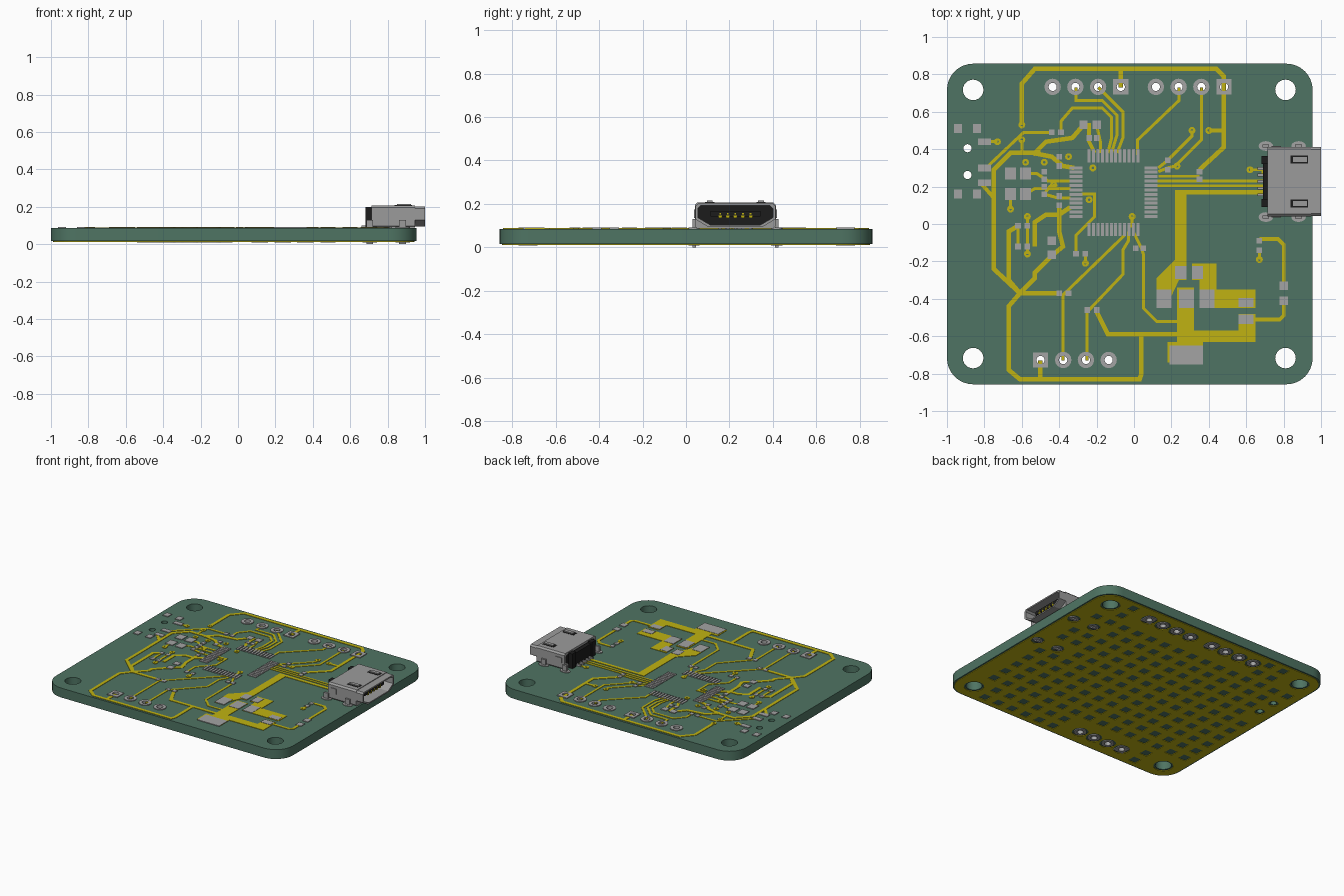
import bpy, bmesh, math
from mathutils import Vector

cube = bpy.data.objects.get("Cube")
if cube:
    bpy.data.objects.remove(cube, do_unlink=True)


def material(name, red, green, blue):
    mat = bpy.data.materials.new(name)
    mat.use_nodes = True
    colour = (red, green, blue, 1)
    mat.diffuse_color = colour
    for node in mat.node_tree.nodes:
        if node.type == 'BSDF_PRINCIPLED':
            node.inputs["Base Color"].default_value = colour
    return mat


GREEN = material("board_green", .078, .175, .125)
COPPER = material("copper_yellow", .53, .45, .006)
TIN = material("tinned_pad_grey", .37, .37, .37)
STEEL = material("shell_grey", .33, .33, .33)
BLACK = material("plastic_black", .012, .012, .012)

BOTTOM, TOP = .016, .086


# ---- helpers -------------------------------------------------------------
def loft(bm, lower, upper):
    """Closed solid between two matching loops of points."""
    a = [bm.verts.new(p) for p in lower]
    b = [bm.verts.new(p) for p in upper]
    bm.faces.new(a[::-1])
    bm.faces.new(b)
    for i in range(len(a)):
        j = (i + 1) % len(a)
        bm.faces.new((a[i], a[j], b[j], b[i]))


def prism(bm, outline, low, high):
    loft(bm, [(x, y, low) for x, y in outline], [(x, y, high) for x, y in outline])


def tube(bm, loops):
    """Skin a cycle of matching loops, giving a ring with a hole."""
    rows = [[bm.verts.new(p) for p in loop] for loop in loops]
    count = len(rows[0])
    for r in range(len(rows)):
        a, b = rows[r], rows[(r + 1) % len(rows)]
        for i in range(count):
            j = (i + 1) % count
            bm.faces.new((a[i], a[j], b[j], b[i]))


def rect(x, y, w, h):
    return [(x - w / 2, y - h / 2), (x + w / 2, y - h / 2),
            (x + w / 2, y + h / 2), (x - w / 2, y + h / 2)]


def circle(x, y, r, sides=16, square=False):
    points = []
    for i in range(sides):
        c, s = math.cos(math.tau * i / sides), math.sin(math.tau * i / sides)
        k = r / max(abs(c), abs(s)) if square else r
        points.append((x + c * k, y + s * k))
    return points


def ring(bm, x, y, outer, inner, low, high, square=False, sides=16):
    big, small = circle(x, y, outer, sides, square), circle(x, y, inner, sides)
    tube(bm, [[(*p, z) for p in loop] for loop, z in
              ((big, low), (big, high), (small, high), (small, low))])


def box(bm, x0, x1, y0, y1, z0, z1):
    prism(bm, rect((x0 + x1) / 2, (y0 + y1) / 2, x1 - x0, y1 - y0), z0, z1)


def make(name, bm, mat, smooth=False):
    bmesh.ops.recalc_face_normals(bm, faces=bm.faces[:])
    mesh = bpy.data.meshes.new(name)
    bm.to_mesh(mesh)
    bm.free()
    mesh.materials.append(mat)
    ob = bpy.data.objects.new(name, mesh)
    bpy.context.collection.objects.link(ob)
    return ob


def cut(ob, outlines):
    bm = bmesh.new()
    for outline in outlines:
        prism(bm, outline, -.1, .2)
    cutter = make("hole_cutter", bm, ob.data.materials[0])
    cutter.hide_render = True
    mod = ob.modifiers.new("holes", 'BOOLEAN')
    mod.operation, mod.solver, mod.object = 'DIFFERENCE', 'EXACT', cutter
    bpy.context.view_layer.objects.active = ob
    bpy.ops.object.modifier_apply(modifier=mod.name)
    bpy.data.objects.remove(cutter, do_unlink=True)


def rounded_board(inset):
    points, r = [], .14
    for cx, cy, quarter in ((.815, .717, 0), (-.86, .717, 1), (-.86, -.717, 2), (.815, -.717, 3)):
        for i in range(9):
            a = math.pi / 2 * (quarter + i / 8)
            points.append((cx + (r - inset) * math.cos(a), cy + (r - inset) * math.sin(a)))
    return points


# ---- board and hatched ground copper underneath ----------------------------
mounts = [(x, y) for x in (-.86, .81) for y in (-.717, .717)]
pins = [(start + .1215 * i, y) for start, y in ((-.435, .733), (.117, .733), (-.5, -.727)) for i in range(4)]
square_pins = (3, 7, 8)
pegs = [(-.89, .405), (-.89, .262)]
legs = [(x, y) for x in (.705, .88) for y in (.037, .417)]

bm = bmesh.new()
prism(bm, rounded_board(0), BOTTOM, TOP)
board = make("circuit_board", bm, GREEN)
cut(board, [circle(x, y, .055, 24) for x, y in mounts] + [circle(x, y, .026) for x, y in pins]
    + [circle(x, y, .022) for x, y in pegs])

bm = bmesh.new()
prism(bm, rounded_board(.012), BOTTOM - .004, BOTTOM)
pour = make("ground_copper", bm, COPPER)
clear = [(x, y, .068) for x, y in mounts] + [(x, y, .056) for x, y in pins]
clear += [(x, y, .035) for x, y in pegs] + [(x, y, .045) for x, y in legs]
windows = []
for i in range(15):
    for j in range(14):
        x, y = -.9 + .12 * i, -.78 + .12 * j
        if all(math.hypot(x - a, y - b) > r + .05 for a, b, r in clear):
            windows.append(rect(x, y, .062, .062))
cut(pour, windows + [circle(*c, 20) for c in clear])

# ---- plated header holes ----------------------------------------------------
bm = bmesh.new()
for i, (x, y) in enumerate(pins):
    ring(bm, x, y, .041 if i in square_pins else .044, .022, BOTTOM - .006, TOP + .006, i in square_pins)
make("header_pads", bm, TIN)

# ---- copper tracks, in hundredths -------------------------------------------
tracks = bmesh.new()


def track(width, *points):
    pts = [Vector(p) / 100 for p in points]
    dirs = [(b - a).normalized() for a, b in zip(pts, pts[1:])]
    left, right = [], []
    for i, p in enumerate(pts):
        before, after = dirs[max(i - 1, 0)], dirs[min(i, len(dirs) - 1)]
        mid = (before + after).normalized()
        side = Vector((-mid.y, mid.x)) * (width / 200 / max(mid.dot(after), .5))
        left.append(p + side)
        right.append(p - side)
    prism(tracks, [tuple(p) for p in left + right[::-1]], TOP - .001, TOP + .003)


# Power loops around the edge
track(2.4, (-60, 53), (-60, 75), (-53, 83), (44, 83), (48, 79), (48, 41), (35, 29))
track(2.4, (-7, 83), (-7, 73))
track(2, (40, 50), (48, 50))
track(2.4, (-50, 38), (-66, 38), (-75, 29), (-75, -24), (-61, -37), (-41, -37))
track(2.4, (-62, -1), (-67, -4), (-67, -30), (-61, -37), (-67, -44), (-67, -78), (-61, -83),
      (3, -83), (4, -80), (4, -59))
track(2.4, (-61, -37), (-53, -29), (-53, -26), (-44, -17))
track(2.4, (-50, -73), (-50, -83))
# Header signals
track(1.6, (36, 73), (36, 45), (22, 31), (18, 30), (13, 28))
track(1.6, (24, 73), (24, 66), (2, 45), (2, 37))
track(1.6, (-19, 73), (-6, 60), (-6, 46), (-9, 38))
track(1.6, (-31, 73), (-31, 66), (-17, 66), (-9, 58), (-9, 48), (-12, 38))
track(1.6, (-39, 49), (-39, 55), (-33, 62), (-17, 62), (-12, 57), (-12, 46), (-14, 38))
track(1.6, (-38, -73), (-38, -38), (-5, -6))
track(1.6, (-25, -73), (-25, -47), (-6, -27), (-6, -14), (-3, -9), (-3, -4))
track(2.4, (-20, -47), (-14, -59), (24, -59))
track(1.6, (0, -5), (4, -13), (5, -16), (5, -45), (12, -52), (24, -52))
# Connector side
track(1.4, (12, 23), (69, 23))
track(1.4, (12, 20.5), (69, 20.5))
track(2.4, (22, 17), (69, 17))
track(1.4, (13, 25.5), (35, 25.5))
track(1.4, (62, 29), (69, 29), (69, 26))
track(1.6, (31, 50), (31, 47), (18, 34), (13, 30))
track(2, (67, -8), (77, -8), (80, -11), (80, -33))
track(2, (64, -51), (78, -51), (80, -49), (80, -41))
track(1.6, (67, -13), (67, -19))
# Left side parts
track(2.4, (-27, 53), (-33, 46), (-47, 44), (-54, 37))
track(1.6, (-44, 49), (-59, 49), (-78, 31))
track(1.6, (-80, 44), (-73, 44))
track(2, (-82, 22), (-75, 14))
track(1.6, (-60, 45), (-60, 38))
track(2.4, (-54, 38), (-44, 36), (-38, 31), (-32, 30))
track(1.6, (-58, 27), (-52, 27), (-46, 23), (-34, 23))
track(1.6, (-58, 16), (-53, 19), (-34, 19))
track(1.6, (-48, 16), (-45, 20), (-41, 21))
track(1.6, (-48, 16), (-41, 14), (-34, 14))
track(1.6, (-66, 8), (-66, 15))
track(2.4, (-40, 10), (-40, -4), (-38, -12), (-44, -17))
track(2.4, (-53, -12), (-53, 1), (-47, 5), (-40, 5), (-34, 9))
track(1.6, (-31, -15), (-31, -6), (-21, 4), (-21, 16), (-28, 16))
track(1.6, (-57, 4), (-57, -16))
track(1.6, (-62, -1), (-62, -12))
track(2, (-24, 54), (-24, 44), (-21, 38))
track(1.6, (-20, 53), (-18, 44), (-18, 38))
track(1.6, (-26, -16), (-26, -21))
track(1.6, (-1, 4), (-1, -2))

# Wide supply areas
for outline in (
        [(22, 18), (28, 18), (28, -30), (24, -30), (17, -45), (12, -45), (12, -29), (22, -19)],
        [(31, -21), (44, -21), (44, -35), (65, -35), (65, -45), (35, -45), (35, -30), (31, -30)],
        [(23, -34), (32, -34), (32, -57), (56, -57), (56, -48), (65, -48), (65, -63), (37, -63),
         (37, -74), (18, -74), (18, -63), (23, -63)]):
    prism(tracks, [(x / 100, y / 100) for x, y in outline], TOP - .001, TOP + .003)
# Vias
for x, y in ((-60, 53), (-60, 45), (-73, 44), (-66, 8), (-58, 33), (-48, 33), (-24, 13), (-22, 30), (-1, 4),
             (-26, -21), (-57, -16), (-57, 4), (31, 50), (40, 50), (62, 29), (23, 31), (67, -19), (-35, 36),
             (-43, 21)):
    ring(tracks, x / 100, y / 100, .019, .007, TOP, TOP + .004, sides=10)
make("copper_tracks", tracks, COPPER)

# ---- surface pads -------------------------------------------------------------
pads = bmesh.new()


def pad_group(w, h, *centres):
    for x, y in centres:
        prism(pads, rect(x / 100, y / 100, w / 100, h / 100), TOP, TOP + .005)


for i in range(12):
    step = 2.37 * i
    pad_group(1.6, 7, (-24 + step, 36.5), (-24 + step, -3))
    pad_group(7, 1.6, (-31, 4 + step), (9, 4 + step))
pad_group(6, 6.5, (-66, 27), (-58, 27), (-66, 16), (-58, 16))
pad_group(4.3, 4.8, (-94, 51), (-84, 51), (-94, 16), (-84, 16))
pad_group(7, 3.6, (-80, 44), (-80, 30), (-80, 22))
pad_group(3, 3, (-40, 36), (-40, 31), (-48, 28), (-48, 24), (-48, 20), (-48, 16), (-40, 15), (-40, 10),
          (-62, -1), (-57, -1), (-62, -12), (-57, -12), (-31, -16), (-26, -16), (-40, -37), (-35, -37))
pad_group(3, 3, (-25, -46), (-20, -46), (1, -13), (5, -13), (-44, 49), (-39, 49), (-24, 46), (-20, 46),
          (18, 34), (18, 29), (35, 28), (35, 24), (67, -9), (67, -14))
pad_group(4.5, 4.5, (-44, -9), (-44, -16.5), (-27, 53), (-20, 53), (80, -33), (80, -41))
pad_group(6, 7, (25, -26), (34, -26))
pad_group(8, 10, (16, -40), (28, -40), (39, -40))
pad_group(8, 5, (60, -42), (60, -51))
pad_group(18, 10, (28, -70))
# Oval solder lands of the connector, on both faces
for x, y in legs:
    oval = [(x + (px - x) * 1.5, py) for px, py in circle(x, y, .026)]
    prism(pads, oval, TOP, TOP + .005)
    prism(pads, oval, BOTTOM - .006, BOTTOM)
make("surface_pads", pads, TIN)

# ---- edge connector -------------------------------------------------------------
MID = .227


def profile(x, half, low, high, slope, rise):
    """Cross-section loop with sloped lower corners and eased upper ones."""
    side = [(half - slope, low), (half, low + rise), (half, high - .012), (half - .012, high)]
    return [(x, MID + y, z) for y, z in side] + [(x, MID - y, z) for y, z in side[::-1]]


shell = bmesh.new()
body, lip, mouth = (.186, .088, .207, .01, .01), (.184, .094, .202, .06, .036), (.172, .103, .192, .058, .034)
tube(shell, [profile(.715, *body), profile(.945, *body), profile(.945, *lip), profile(1, *lip),
             profile(1, *mouth), profile(.715, *mouth)])
for x, y in legs:
    box(shell, x - .018, x + .018, y - .008, y + .008, 0, .13)
for side in (-1, 1):
    y = MID + side * .118
    box(shell, .85, .925, y - .013, y + .013, .207, .216)      # top springs
    y = MID + side * .187
    box(shell, .735, .785, y - .004, y + .004, .135, .175)     # side latches
make("connector_shell", shell, STEEL)

plastic = bmesh.new()
box(plastic, .69, .8, MID - .125, MID + .125, .088, .185)
loft(plastic, profile(.72, *mouth), profile(.8, *mouth))
box(plastic, .79, .965, MID - .115, MID + .115, .142, .168)
for side in (-1, 1):
    y = MID + side * .115
    box(plastic, .682, .716, y - .022, y + .022, .088, .198)
    y = MID + side * .118
    box(plastic, .838, .93, y - .021, y + .021, .206, .2085)
make("connector_insulator", plastic, BLACK)

contacts, leads = bmesh.new(), bmesh.new()
for i in range(-2, 3):
    y = MID + .035 * i
    box(contacts, .8, .967, y - .008, y + .008, .136, .146)
    box(contacts, .96, .967, y - .004, y + .004, .152, .158)
    box(leads, .66, .7, y - .007, y + .007, TOP, .1)
make("connector_contacts", contacts, COPPER)
make("connector_leads", leads, TIN)

# ---- soft shading on round edges ------------------------------------------------
bpy.ops.object.select_all(action='DESELECT')
board.select_set(True)
bpy.context.view_layer.objects.active = board
bpy.ops.object.shade_smooth_by_angle(angle=math.radians(30))
